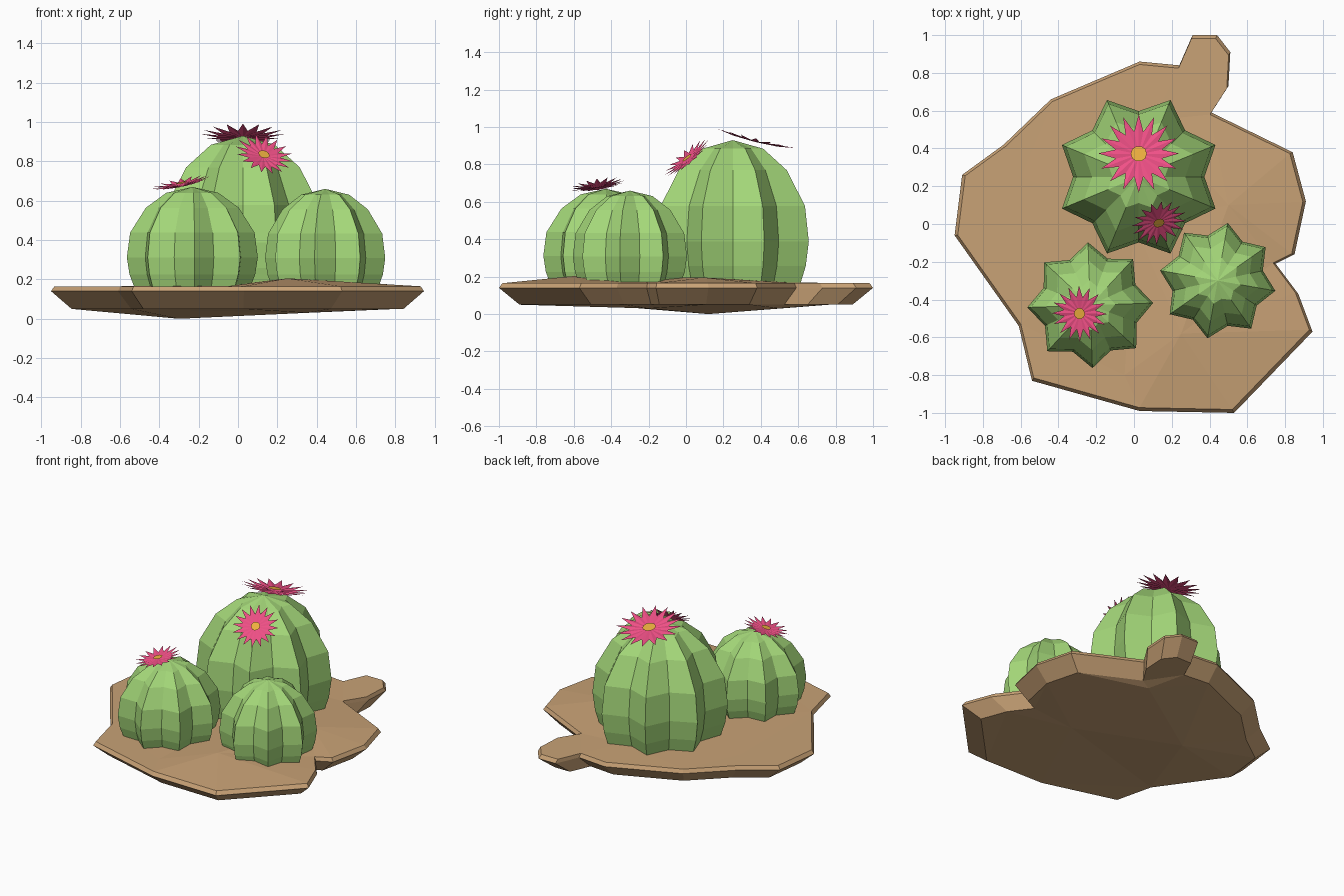
import bpy, bmesh
from math import sin, cos, pi, radians
from mathutils import Vector
from mathutils.geometry import delaunay_2d_cdt

if "Cube" in bpy.data.objects:
    bpy.data.objects.remove(bpy.data.objects["Cube"])


def material(name, rgb):
    m = bpy.data.materials.new(name)
    m.diffuse_color = (*rgb, 1)
    m.use_nodes = True
    m.node_tree.nodes["Principled BSDF"].inputs["Base Color"].default_value = m.diffuse_color
    return m


GREEN = material("green", (.37, .68, .19))
TAN = material("tan", (.58, .36, .18))
PINK = material("pink", (.87, .08, .24))
YELLOW = material("yellow", (.85, .43, .05))


def make(name, verts, faces, *mats, recalc=True):
    me = bpy.data.meshes.new(name)
    me.from_pydata(verts, [], faces)
    for m in mats:
        me.materials.append(m)
    if recalc:
        bm = bmesh.new()
        bm.from_mesh(me)
        bmesh.ops.recalc_face_normals(bm, faces=bm.faces)
        bm.to_mesh(me)
        bm.free()
    ob = bpy.data.objects.new(name, me)
    bpy.context.collection.objects.link(ob)
    return ob


# Ground slab: irregular outline, chamfered rim, undercut side, shallow keel
outline = [(.31, 1), (.44, 1), (.51, .91), (.50, .73), (.41, .59), (.84, .38),
           (.91, .12), (.85, -.16), (.75, -.21), (.87, -.37), (.945, -.57),
           (.53, -1), (.03, -.99), (-.54, -.83), (-.61, -.54), (-.95, -.06),
           (-.91, .26), (-.69, .42), (-.44, .66), (.03, .86), (.24, .84)]
n = len(outline)


def slab_ring(scale, z):
    return [(x * scale, y * scale, z) for x, y in outline]


def cap(ring, inner):
    """Triangulate a ring together with interior height points."""
    pts = ring + inner
    res = delaunay_2d_cdt([Vector(p[:2]) for p in pts],
                          [(i, (i + 1) % n) for i in range(n)], [], 1, 1e-5)
    return [tuple(res[3][v][0] for v in f) for f in res[2]]


bottom, rim, top = slab_ring(.89, .05), slab_ring(1, .14), slab_ring(.982, .165)
mounds = [(.25, -.58, .205), (.5, .1, .195), (-.6, .25, .165), (-.05, -.8, .165),
          (0, 0, .175), (.1, .55, .17)]
keel = [(-.3, .12, 0), (.35, -.2, .03), (.3, .5, .03)]
verts = bottom + rim + top + mounds + keel
faces = [(a + i, a + (i + 1) % n, a + n + (i + 1) % n, a + n + i)
         for a in (0, n) for i in range(n)]
faces += [tuple(i + 2 * n for i in f) for f in cap(top, mounds)]
faces += [tuple(i if i < n else i + 2 * n + len(mounds) for i in f)
          for f in cap(bottom, keel)]
make("ground_slab", verts, faces, TAN)


# Ribbed cacti: eight ridges, relative profile of (radius, height)
PROFILE = [(.88, -.02), (.96, .12), (1, .29), (.95, .54), (.71, .79), (.40, .94)]


def cactus(name, x, y, radius, height, turn):
    verts, faces = [], []
    for r, h in PROFILE:
        for i in range(16):
            a = radians(turn) + i * pi / 8
            k = radius * r * (1 if i % 2 == 0 else .79)
            verts.append((x + k * cos(a), y + k * sin(a), .165 + h * height))
    for j in range(len(PROFILE) - 1):
        for i in range(16):
            k = (i + 1) % 16
            faces.append((j * 16 + i, j * 16 + k, j * 16 + 16 + k, j * 16 + 16 + i))
    last = len(verts) - 16
    verts.append((x, y, .165 + height))
    faces += [(last + i, last + (i + 1) % 16, last + 16) for i in range(16)]
    faces.append(tuple(range(15, -1, -1)))
    make(name, verts, faces, GREEN)


cactus("large_cactus", .025, .25, .44, .765, 22.5)
cactus("left_cactus", -.232, -.43, .333, .505, 2)
cactus("right_cactus", .443, -.30, .31, .495, -10)


# Flowers: thin pointed star with a yellow centre
def flower(name, loc, normal, radius, petals=16):
    rot = Vector((0, 0, 1)).rotation_difference(Vector(normal).normalized())
    m = petals * 2
    local = [(r * cos(i * pi / petals), r * sin(i * pi / petals), z)
             for i in range(m)
             for r, z in [(radius, radius * .07) if i % 2 == 0 else (radius * .58, 0)]]
    local.append((0, 0, -.005))
    faces = [(i, (i + 1) % m, m) for i in range(m)]
    for i in range(10):
        a = i * pi / 5
        local.append((radius * .2 * cos(a), radius * .2 * sin(a), .008))
    faces.append(tuple(range(m + 1, m + 11)))
    ob = make(name, [rot @ Vector(p) + Vector(loc) for p in local], faces,
              PINK, YELLOW, recalc=False)
    ob.data.polygons[-1].material_index = 1


flower("crown_flower", (.025, .37, .925), (0, .25, 1), .215)
flower("front_flower", (.13, .01, .83), (.25, -.62, .74), .15)
flower("left_flower", (-.287, -.473, .683), (-.21, -.15, 1), .15)
